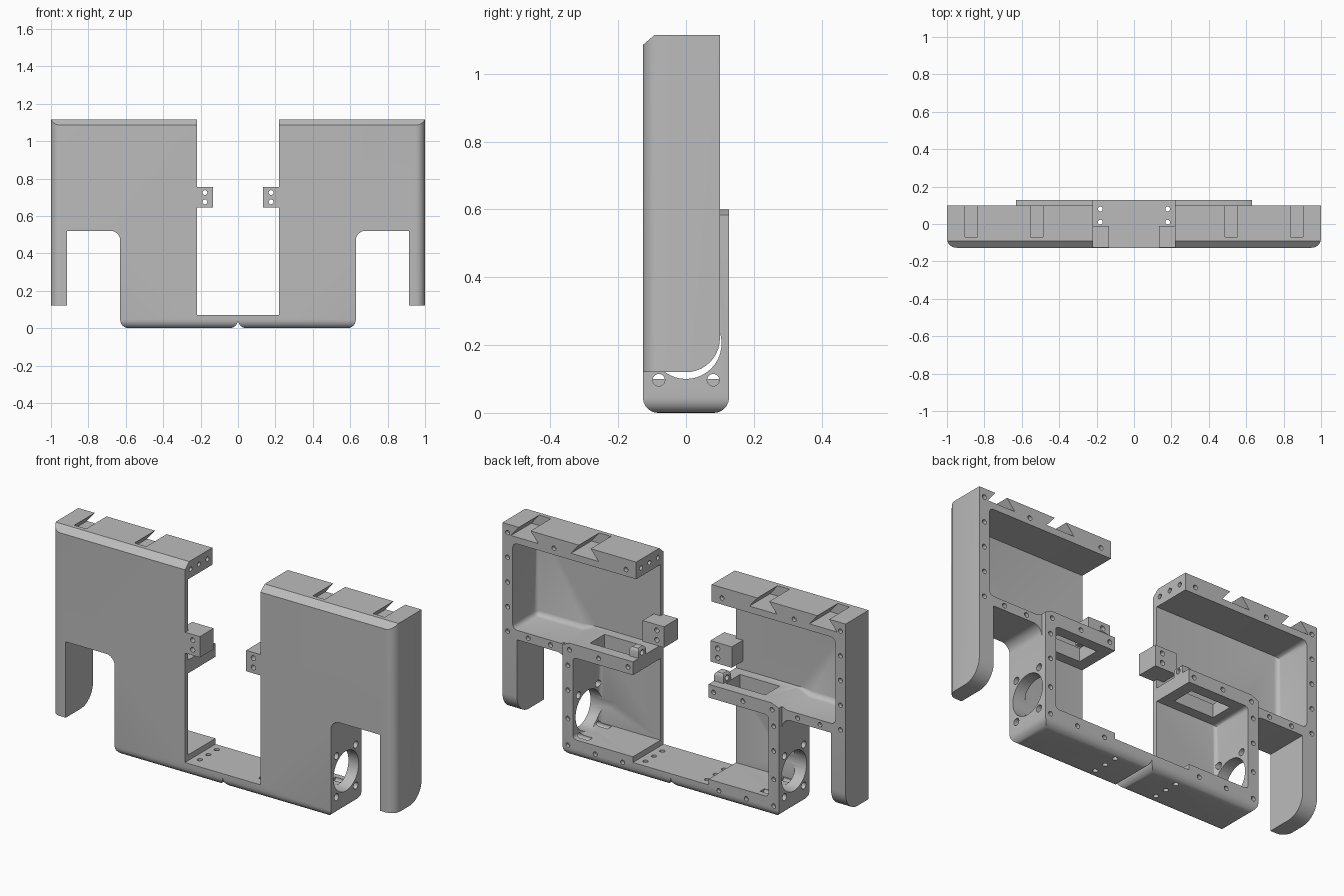
import bpy, bmesh, math
from mathutils import Matrix, Vector

if "Cube" in bpy.data.objects:
    bpy.data.objects.remove(bpy.data.objects["Cube"])

FRONT, BACK, RIM = -0.127, 0.127, 0.10

grey = bpy.data.materials.new("matte_grey")
grey.use_nodes = True
grey.diffuse_color = (0.5, 0.5, 0.5, 1)
grey.node_tree.nodes["Principled BSDF"].inputs["Base Color"].default_value = (0.5, 0.5, 0.5, 1)


def prism(bm, pts, y0, y1):
    """Extrude an x-z outline along y."""
    lo = [bm.verts.new((x, y0, z)) for x, z in pts]
    hi = [bm.verts.new((x, y1, z)) for x, z in pts]
    bm.faces.new(lo)
    bm.faces.new(hi[::-1])
    for i in range(len(pts)):
        j = (i + 1) % len(pts)
        bm.faces.new((lo[j], lo[i], hi[i], hi[j]))
    bmesh.ops.recalc_face_normals(bm, faces=bm.faces)


def block(bm, x0, x1, y0, y1, z0, z1):
    prism(bm, [(x0, z0), (x1, z0), (x1, z1), (x0, z1)], y0, y1)


def drill(bm, axis, centre, radius, length, sides=16):
    turn = {"X": Matrix.Rotation(math.pi / 2, 4, "Y"),
            "Y": Matrix.Rotation(math.pi / 2, 4, "X"), "Z": Matrix()}[axis]
    bmesh.ops.create_cone(bm, cap_ends=True, segments=sides, radius1=radius, radius2=radius,
                          depth=length, matrix=Matrix.Translation(centre) @ turn)


def round_edges(bm, radius, rule, segments=6):
    edges = [e for e in bm.edges if all(rule(v.co) for v in e.verts)]
    bmesh.ops.bevel(bm, geom=edges, offset=radius, segments=segments, profile=0.5, affect="EDGES")


def near(a, b):
    return abs(a - b) < 1e-4


def make(name, bm):
    bmesh.ops.recalc_face_normals(bm, faces=bm.faces)
    mesh = bpy.data.meshes.new(name)
    bm.to_mesh(mesh)
    bm.free()
    mesh.materials.append(grey)
    obj = bpy.data.objects.new(name, mesh)
    bpy.context.scene.collection.objects.link(obj)
    return obj


def bake(obj):
    deps = bpy.context.evaluated_depsgraph_get()
    mesh = bpy.data.meshes.new_from_object(obj.evaluated_get(deps))
    obj.modifiers.clear()
    obj.data = mesh


def combine(obj, other, operation):
    mod = obj.modifiers.new(operation, "BOOLEAN")
    mod.operation, mod.object, mod.solver = operation, other, "EXACT"
    bake(obj)
    bpy.data.objects.remove(other)


def mirror(obj):
    bm = bmesh.new()
    bm.from_mesh(obj.data)
    seam = [f for f in bm.faces if all(abs(v.co.x) < 1e-4 for v in f.verts)]
    bmesh.ops.delete(bm, geom=seam, context="FACES")
    bm.to_mesh(obj.data)
    bm.free()
    obj.modifiers.new("Mirror", "MIRROR")
    bake(obj)
    bpy.ops.object.select_all(action="DESELECT")
    obj.select_set(True)
    bpy.context.view_layer.objects.active = obj
    bpy.ops.object.shade_smooth_by_angle(angle=math.radians(30))


# Upper case with its outer leg
bm = bmesh.new()
prism(bm, [(0.22, 0.52), (0.915, 0.52), (0.915, 0.12), (1, 0.12), (1, 1.115), (0.22, 1.115)],
      FRONT, RIM)
round_edges(bm, 0.1, lambda c: near(c.y, RIM) and near(c.z, 0.12), 10)
round_edges(bm, 0.05, lambda c: near(c.x, 1) and near(c.y, FRONT))
bmesh.ops.bisect_plane(bm, geom=bm.verts[:] + bm.edges[:] + bm.faces[:], clear_outer=True,
                       plane_co=(0, FRONT, 1.085), plane_no=Vector((0, -0.03, 0.035)).normalized())
bmesh.ops.holes_fill(bm, edges=[e for e in bm.edges if e.is_boundary], sides=0)
housing = make("housing", bm)

# Lower case and joining bar
bm = bmesh.new()
prism(bm, [(0, 0), (0.63, 0), (0.63, 0.6), (0.22, 0.6), (0.22, 0.07), (0, 0.07)], FRONT, BACK)
round_edges(bm, 0.045, lambda c: near(c.z, 0))
combine(housing, make("lower_case", bm), "UNION")

# Fillet under the upper case
bm = bmesh.new()
arc = [math.pi / 2 * i / 6 for i in range(7)]
prism(bm, [(0.62, 0.53), (0.68, 0.53)] +
      [(0.68 - 0.05 * math.sin(a), 0.47 + 0.05 * math.cos(a)) for a in arc] + [(0.62, 0.47)],
      FRONT, RIM)
combine(housing, make("corner_fillet", bm), "UNION")

# Upper and lower cavities, open to the back and to the middle gap
bm = bmesh.new()
prism(bm, [(0.1, 0.6), (0.59, 0.6), (0.66, 0.57), (0.94, 0.57), (0.94, 1.025), (0.1, 1.025)],
      -0.102, 0.3)
round_edges(bm, 0.025, lambda c: c.x > 0.5 and (near(c.y, -0.102) or near(c.x, 0.94)), 4)
combine(housing, make("upper_cavity", bm), "DIFFERENCE")
bm = bmesh.new()
block(bm, 0.22, 0.57, -0.102, 0.3, 0.1, 0.53)
round_edges(bm, 0.02, lambda c: near(c.x, 0.57), 4)
opening = make("lower_cavity", bm)
# Widen the open side so that the cut passes cleanly through
for v in opening.data.vertices:
    if near(v.co.x, 0.22):
        v.co.x = 0.15
combine(housing, opening, "DIFFERENCE")

# Shelf slot and dovetail slots in the top
bm = bmesh.new()
block(bm, 0.28, 0.51, -0.05, 0.07, 0.5, 0.63)
for x in (0.52, 0.87):
    prism(bm, [(x - 0.022, 1.13), (x + 0.022, 1.13), (x + 0.08, 1.06), (x - 0.08, 1.06)],
          -0.07, 0.2)
combine(housing, make("slots", bm), "DIFFERENCE")

# Round openings and screw holes
bm = bmesh.new()
drill(bm, "X", (0.6, 0, 0.205), 0.105, 0.2, 40)
for y in (-0.08, 0.08):
    for z in (0.097, 0.313):
        drill(bm, "X", (0.6, y, z), 0.018, 0.2)
for y in (-0.06, 0.01, 0.08):
    drill(bm, "Z", (0.18, y, 0.03), 0.013, 0.2)
    drill(bm, "X", (0.22, y - 0.02, 1.07), 0.012, 0.06)
rim_holes = [(0.97, 0.55 + 0.13 * i) for i in range(5)]
rim_holes += [(x, 1.06) for x in (0.28, 0.7)] + [(x, 0.545) for x in (0.72, 0.85)]
for x, z in rim_holes:
    drill(bm, "Y", (x, RIM, z), 0.012, 0.04)
case_holes = [(0.6, z) for z in (0.06, 0.2, 0.35, 0.48)]
case_holes += [(x, 0.565) for x in (0.25, 0.42, 0.59)] + [(x, 0.055) for x in (0.28, 0.44)]
for x, z in case_holes:
    drill(bm, "Y", (x, BACK, z), 0.012, 0.04)
combine(housing, make("holes", bm), "DIFFERENCE")
mirror(housing)

# Inner brackets with two screw holes
bm = bmesh.new()
block(bm, 0.135, 0.26, -0.125, -0.01, 0.645, 0.755)
bracket = make("inner_brackets", bm)
bm = bmesh.new()
for z in (0.675, 0.725):
    drill(bm, "Y", (0.177, -0.07, z), 0.013, 0.3)
combine(bracket, make("bracket_holes", bm), "DIFFERENCE")
mirror(bracket)

# Small lugs on the shelf ends
bm = bmesh.new()
block(bm, 0.22, 0.275, 0.02, 0.08, 0.59, 0.65)
round_edges(bm, 0.02, lambda c: near(c.z, 0.65) and c.x > 0, 3)
lug = make("shelf_lugs", bm)
bm = bmesh.new()
drill(bm, "X", (0.25, 0.05, 0.62), 0.014, 0.2)
combine(lug, make("lug_holes", bm), "DIFFERENCE")
mirror(lug)
